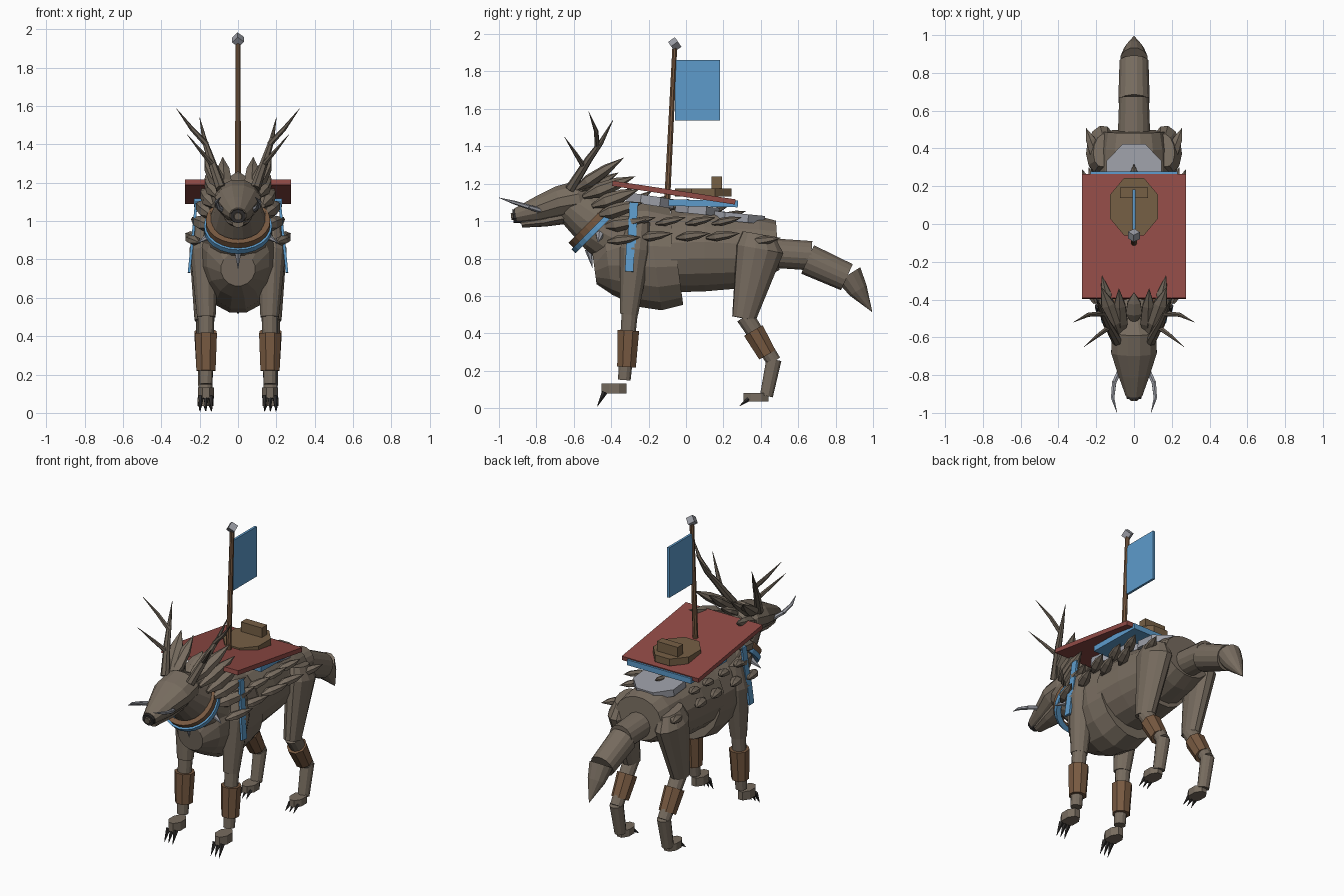
import bpy, bmesh, math
from mathutils import Vector, Matrix

if "Cube" in bpy.data.objects:
    bpy.data.objects.remove(bpy.data.objects["Cube"])


def material(name, col):
    m = bpy.data.materials.new(name)
    m.diffuse_color = (*col, 1)
    m.use_nodes = True
    m.node_tree.nodes["Principled BSDF"].inputs["Base Color"].default_value = m.diffuse_color
    return m


HIDE = material("taupe hide", (0.185, 0.15, 0.115))
HORN = material("dark taupe", (0.135, 0.11, 0.085))
LEATHER = material("brown leather", (0.185, 0.10, 0.052))
WOOD = material("wood", (0.18, 0.115, 0.06))
RED = material("red cloth", (0.28, 0.069, 0.06))
BLUE = material("blue cloth", (0.11, 0.33, 0.60))
GREY = material("grey metal", (0.33, 0.34, 0.38))
DARK = material("dark claw", (0.028, 0.026, 0.025))


def finish(bm, name, mat):
    bmesh.ops.remove_doubles(bm, verts=bm.verts, dist=0.0004)
    bmesh.ops.recalc_face_normals(bm, faces=bm.faces)
    me = bpy.data.meshes.new(name)
    bm.to_mesh(me)
    bm.free()
    me.materials.append(mat)
    ob = bpy.data.objects.new(name, me)
    bpy.context.collection.objects.link(ob)
    return ob


def tube(name, pts, radii, mat, n=12):
    """Loft rings along pts; a radius is a number or (sideways, upward)."""
    pts = [Vector(p) for p in pts]
    d = (pts[-1] - pts[0]).normalized()
    side = d.cross(Vector((0, 0, 1)))
    side = side.normalized() if side.length > 0.02 else Vector((1, 0, 0))
    up = side.cross(d)
    bm = bmesh.new()
    rings = []
    for p, r in zip(pts, radii):
        ra, rb = r if isinstance(r, tuple) else (r, r)
        rings.append([bm.verts.new(p + side * ra * math.cos(a) + up * rb * math.sin(a))
                      for a in (2 * math.pi * (i + 0.5) / n for i in range(n))])
    for r0, r1 in zip(rings, rings[1:]):
        for i in range(n):
            j = (i + 1) % n
            bm.faces.new((r0[i], r0[j], r1[j], r1[i]))
    bm.faces.new(rings[0])
    bm.faces.new(rings[-1])
    return finish(bm, name, mat)


def leaf(name, a, b, w, t, mat=HIDE):
    """Flat pointed scale from a to b."""
    a, b = Vector(a), Vector(b)
    tube(name, [a, a.lerp(b, 0.3), a.lerp(b, 0.65), b],
         [(w * 0.3, t * 0.3), (w, t), (w * 0.8, t * 0.8), 0.0001], mat, 6)


def box(name, loc, size, mat, rot=0.0, ry=0.0):
    bm = bmesh.new()
    m = Matrix.Translation(loc) @ Matrix.Rotation(rot, 4, 'X') @ Matrix.Rotation(ry, 4, 'Y')
    bmesh.ops.create_cube(bm, size=1, matrix=m @ Matrix.Diagonal((*size, 1)))
    return finish(bm, name, mat)


def disc(name, loc, rx, ry, h, mat, rot=0.0):
    """Eight sided plate."""
    bm = bmesh.new()
    m = (Matrix.Translation(loc) @ Matrix.Rotation(rot, 4, 'X') @ Matrix.Diagonal((rx, ry, h, 1))
         @ Matrix.Rotation(math.pi / 8, 4, 'Z'))
    bmesh.ops.create_cone(bm, cap_ends=True, segments=8, radius1=1.06, radius2=1.06, depth=1, matrix=m)
    return finish(bm, name, mat)


def lofty(name, rows, mat=HIDE, n=16):
    """Loft on the centre plane from rows of (y, z, half width, half height)."""
    return tube(name, [(0, r[0], r[1]) for r in rows], [(r[2], r[3]) for r in rows], mat, n)


def hoop(name, centre, axis, r, w, thick, mat, n=24):
    """Band with outer radius r and width w around an axis."""
    q = Vector(axis).to_track_quat('Z', 'X').to_matrix().to_4x4()
    bm = bmesh.new()
    prof = [(r - thick, -w / 2), (r, -w / 2), (r, w / 2), (r - thick, w / 2)]
    rings = [[bm.verts.new(Vector(centre) + q @ Vector((p[0] * math.cos(a), p[0] * math.sin(a), p[1])))
              for p in prof] for a in (2 * math.pi * i / n for i in range(n))]
    for i in range(n):
        for k in range(4):
            r0, r1 = rings[i], rings[(i + 1) % n]
            bm.faces.new((r0[k], r0[(k + 1) % 4], r1[(k + 1) % 4], r1[k]))
    return finish(bm, name, mat)


# Torso in three overlapping sections
lofty("chest", [(-.49, .75, .09, .09), (-.42, .80, .165, .2), (-.3, .82, .205, .285),
                (-.17, .81, .225, .295), (-.05, .81, .215, .265)])
lofty("belly", [(-.08, .84, .22, .225), (.1, .845, .21, .225), (.27, .84, .19, .205)])
lofty("rump", [(.2, .85, .19, .2), (.4, .86, .18, .17), (.49, .87, .165, .135)])

# Neck and head
lofty("neck", [(-.3, .90, .19, .19), (-.46, .98, .155, .155), (-.62, 1.10, .11, .11)])
lofty("head", [(-.49, 1.12, .07, .06), (-.57, 1.12, .12, .10), (-.68, 1.10, .125, .09),
               (-.80, 1.06, .085, .07), (-.91, 1.03, .045, .04)], n=12)
lofty("jaw", [(-.6, 1.04, .08, .05), (-.76, 1.0, .06, .03), (-.88, .985, .03, .02)], n=10)
lofty("nose", [(-.88, 1.03, .046, .042), (-.925, 1.025, .04, .036)], DARK, 10)
lofty("nose_tip", [(-.92, 1.025, .025, .022), (-.935, 1.023, .02, .02)], HORN, 8)

# Collar
hoop("collar_blue", (0, -.475, .965), (0, -.7, .7), .178, .03, .03, BLUE)
hoop("collar_leather", (0, -.497, .990), (0, -.7, .7), .168, .035, .03, LEATHER)
tube("collar_pendant", [(0, -.52, .85), (0, -.5, .75)], [.022, .001], GREY, 6)

# Tail in three straight pieces
lofty("tail_base", [(.45, .83, .088, .08), (.67, .815, .08, .08)])
lofty("tail_middle", [(.65, .795, .085, .085), (.86, .70, .078, .078)])
lofty("tail_tip", [(.87, .715, .075, .075), (.92, .63, .055, .055), (.995, .515, .001, .001)], n=12)

# Spine scales
for i in range(7):
    y = -.42 + i * .1
    leaf("spine_scale", (0, y, 1.09 - i * .012), (0, y + .14, 1.185 - i * .022), .03, .02, HORN)
leaf("nape_scale", (0, -.52, 1.17), (0, -.36, 1.26), .05, .025)

for s in (1, -1):
    def P(*v):
        return (v[0] * s, v[1], v[2])

    # Front leg
    tube("front_upper_leg", [P(.165, -.25, 1.0), P(.175, -.27, .85), P(.165, -.305, .5)],
         [.06, (.078, .085), .05], HIDE)
    tube("front_lower_leg", [P(.167, -.30, .52), P(.167, -.33, .15)], [.045, .035], HIDE)
    tube("front_bracer", [P(.167, -.308, .415), P(.167, -.318, .22)], [.062, .054], LEATHER, 8)
    disc("front_paw", P(.167, -.385, .105), .043, .068, .055, HIDE)

    # Hind leg
    tube("thigh", [P(.165, .39, .93), P(.175, .395, .85), P(.175, .31, .48)],
         [(.05, .09), (.078, .13), (.052, .065)], HIDE)
    tube("hind_shin", [P(.172, .315, .49), P(.17, .47, .25)], [.05, .04], HIDE)
    tube("hind_bracer", [P(.17, .36, .415), P(.17, .435, .285)], [.062, .054], LEATHER, 8)
    tube("hind_hock", [P(.17, .47, .26), P(.17, .43, .065)], [.042, .036], HIDE)
    disc("hind_paw", P(.17, .375, .058), .043, .068, .045, HIDE)
    for k in (-1, 0, 1):
        tube("front_claw", [P(.167 + k * .026, -.435, .085), P(.167 + k * .03, -.475, .008)],
             [.016, .001], DARK, 5)
        tube("hind_claw", [P(.17 + k * .026, .335, .05), P(.17 + k * .03, .285, .01)],
             [.014, .001], DARK, 5)

    # Antler beam and tines
    tube("antler_beam", [P(.09, -.62, 1.17), P(.145, -.52, 1.33), P(.175, -.455, 1.42), P(.2, -.39, 1.54)],
         [.028, .02, .014, .001], HORN, 7)
    tube("antler_outer_tine", [P(.165, -.475, 1.40), P(.24, -.48, 1.48), P(.32, -.52, 1.585)],
         [.015, .012, .001], HORN, 6)
    tube("antler_front_tine", [P(.13, -.545, 1.29), P(.19, -.59, 1.36), P(.265, -.65, 1.45)],
         [.015, .011, .001], HORN, 6)

    # Ears and mane of long scales
    leaf("ear", P(.075, -.60, 1.16), P(.175, -.33, 1.34), .05, .035)
    leaf("ear_inner", P(.07, -.6, 1.14), P(.08, -.34, 1.335), .045, .03)
    for a, b in (((.11, -.55, 1.13), (.17, -.27, 1.24)), ((.13, -.50, 1.08), (.19, -.25, 1.17)),
                 ((.14, -.47, 1.03), (.22, -.23, 1.10)), ((.14, -.44, .97), (.245, -.21, 1.01))):
        leaf("mane_scale", P(*a), P(*b), .04, .04)

    # Flank scales
    for y, z in ((-.42, .89), (-.25, .91), (-.05, .91), (.11, .91), (.33, .885)):
        x = .235 if y < .2 else .215
        leaf("flank_scale", P(x - .03, y, z), P(x + .04, y + .18, z + .025), .035, .026)
    for y in (-.32, -.16, 0, .14):
        leaf("upper_flank_scale", P(.18, y, .985), P(.24, y + .16, 1.02), .035, .022)

    # Tusks and collar spikes
    tube("tusk", [P(.06, -.74, 1.045), P(.105, -.84, 1.075)], [.014, .013], GREY, 6)
    tube("tusk_tip", [P(.105, -.84, 1.075), P(.113, -.92, 1.10), P(.09, -1.0, 1.125)],
         [.013, .010, .001], GREY, 6)
    tube("collar_spike", [P(.14, -.46, .93), P(.21, -.47, .885)], [.025, .001], GREY, 6)

    # Saddle strap
    box("strap", P(.228, -.285, .99), (.014, .045, .22), BLUE, -.05, s * -.1)
    box("strap_lower", P(.247, -.30, .81), (.014, .045, .16), BLUE, -.05, s * -.1)

# Back armour plates
disc("rear_plate", (0, .27, 1.02), .148, .155, .045, GREY, -.1)
disc("middle_plate", (0, .06, 1.06), .15, .12, .045, GREY, -.1)
disc("front_plate", (0, -.19, 1.11), .13, .13, .05, GREY, -.15)

# Saddle, seat and backrest
box("saddle_pad", (0, .092, 1.095), (.46, .37, .035), BLUE, -.02)
box("saddle_blanket", (0, -.065, 1.152), (.55, .665, .028), RED, -.15)
disc("seat", (0, .092, 1.153), .13, .155, .045, WOOD)
box("backrest", (0, .165, 1.205), (.15, .055, .065), WOOD)

# Flag
tube("flag_pole", [(0, -.10, 1.12), (0, -.06, 1.93)], [.017, .014], LEATHER, 8)
box("flag_finial", (0, -.06, 1.945), (.044, .044, .044), GREY, .6, .7)
box("flag", (0, .062, 1.70), (.015, .24, .325), BLUE)
